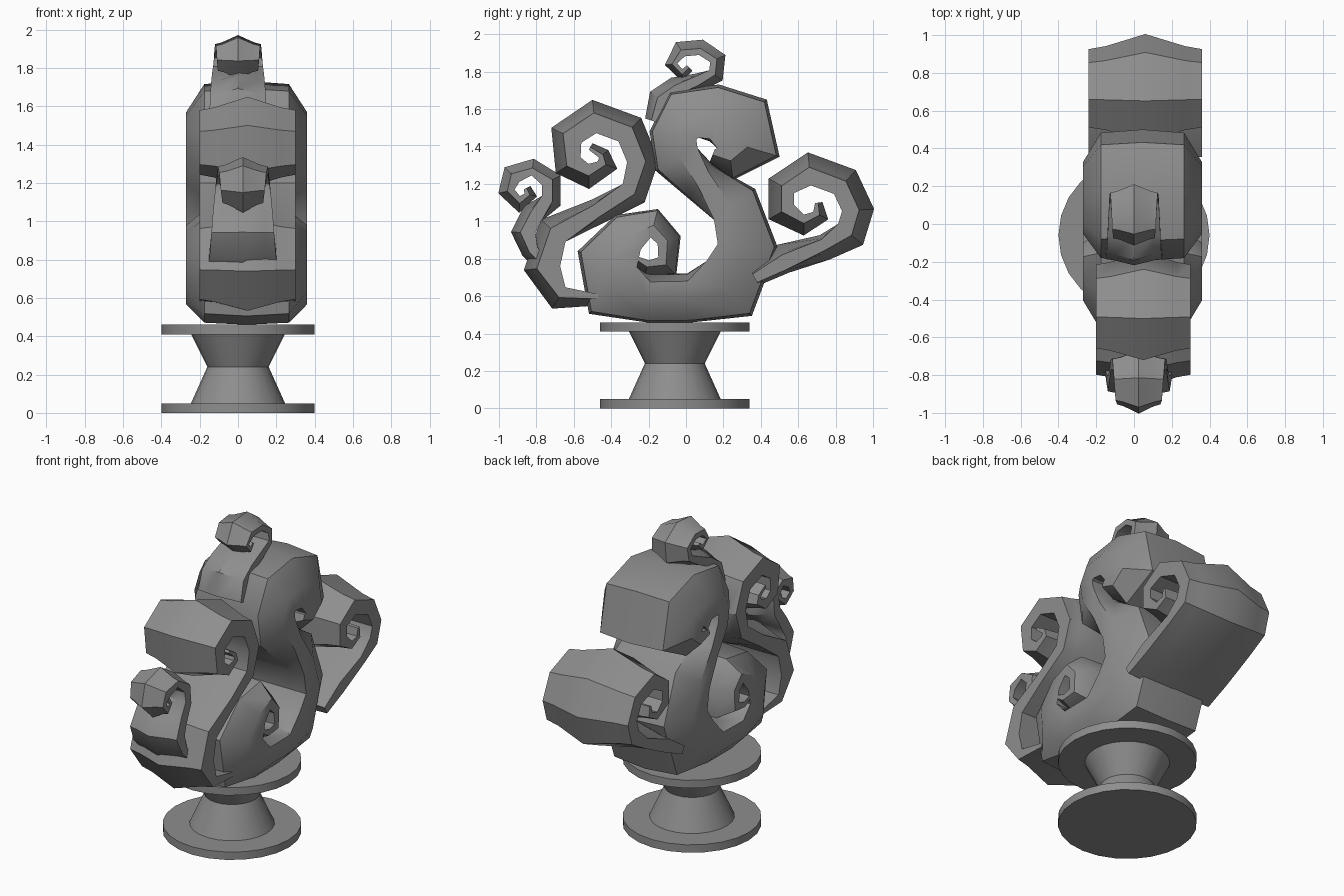
import bpy, bmesh, math
from mathutils import Vector

cube = bpy.data.objects.get("Cube")
if cube:
    bpy.data.objects.remove(cube, do_unlink=True)

stone = bpy.data.materials.new("grey_stone")
stone.use_nodes = True
tint = (0.27, 0.27, 0.27, 1)
stone.diffuse_color = tint
stone.node_tree.nodes["Principled BSDF"].inputs["Base Color"].default_value = tint


def finish(name, bm, angle):
    """Turn a bmesh into a shaded, coloured object."""
    bmesh.ops.recalc_face_normals(bm, faces=bm.faces)
    mesh = bpy.data.meshes.new(name)
    bm.to_mesh(mesh)
    bm.free()
    mesh.materials.append(stone)
    obj = bpy.data.objects.new(name, mesh)
    bpy.context.collection.objects.link(obj)
    bpy.ops.object.select_all(action='DESELECT')
    bpy.context.view_layer.objects.active = obj
    obj.select_set(True)
    bpy.ops.object.shade_smooth_by_angle(angle=math.radians(angle))


def lathe(name, profile, centre_y, sides):
    """Revolve (radius, height) points about a vertical axis."""
    bm = bmesh.new()
    rings = []
    for radius, height in profile:
        ring = []
        for i in range(sides):
            a = math.tau * i / sides
            ring.append(bm.verts.new((radius * math.cos(a), centre_y + radius * math.sin(a), height)))
        rings.append(ring)
    for low, high in zip(rings, rings[1:]):
        for i in range(sides):
            j = (i + 1) % sides
            bm.faces.new((low[i], low[j], high[j], high[i]))
    bm.faces.new(rings[0])
    bm.faces.new(rings[-1])
    finish(name, bm, 50)


def scroll(name, path, centre_x, start_width, end_width, bulge, shoulder):
    """Sweep a wide ribbon along (y, z, half thickness) points in hundredths.
    The outside of every bend swells; shoulder sets how early it falls away."""
    pts = [Vector((y, z)) / 100 for y, z, h in path]
    last = len(pts) - 1
    dirs = [(b - a).normalized() for a, b in zip(pts, pts[1:])]
    turns = [0] + [a.x * b.y - a.y * b.x for a, b in zip(dirs, dirs[1:])] + [0]
    turns[0], turns[last] = turns[1], turns[last - 1]
    columns = ((-1, 1), (-0.7, shoulder), (0, 0), (0.7, shoulder), (1, 1))
    bm = bmesh.new()
    loops = []
    for i, p in enumerate(pts):
        before, after = dirs[max(i - 1, 0)], dirs[min(i, last - 1)]
        tangent = (before + after).normalized()
        side = Vector((-tangent.y, tangent.x))
        # Keep the ribbon full at its corners
        h = path[i][2] / 100 * min(1 / tangent.dot(before), 1.12)
        half = start_width + (end_width - start_width) * i / last
        weight = min(max(0.5 - turns[i], 0), 1)
        depth = min(bulge, 1.15 * h)
        left, right = [], []
        for f, fall in columns:
            a = p + side * (h - depth * fall * weight)
            b = p - side * (h - depth * fall * (1 - weight))
            left.append(bm.verts.new((centre_x + f * half, a.x, a.y)))
            right.append(bm.verts.new((centre_x + f * half, b.x, b.y)))
        loops.append(left + right[::-1])
    n = len(loops[0])
    for a, b in zip(loops, loops[1:]):
        for k in range(n):
            m = (k + 1) % n
            bm.faces.new((a[k], a[m], b[m], b[k]))
    bm.faces.new(loops[0])
    bm.faces.new(loops[-1])
    finish(name, bm, 40)


# Pedestal: two discs joined by a waisted stem
for disc, z in (("pedestal_foot", 0), ("pedestal_top", 0.41)):
    lathe(disc, [(0.4, z), (0.4, z + 0.05)], -0.06, 24)
lathe("pedestal_stem", [(0.25, 0.04), (0.16, 0.24), (0.25, 0.42)], -0.06, 24)

# Large S-shaped body with a scroll at each end
scroll("body_scroll", [
    (-28, 80, 2), (-21, 75, 4), (-10, 76, 6), (-9, 90, 6), (-17, 99, 7),
    (-31, 94, 11), (-42, 80, 15), (-39, 63, 16), (-20, 59, 13), (2, 59, 13),
    (23, 64, 17), (33, 87, 15), (26, 109, 13), (8, 121, 11), (-5, 133, 12),
    (-7, 146, 12), (-1, 157, 13), (15, 158, 15), (30, 152, 17), (35, 139, 14),
    (24, 131, 8), (14, 135, 4)], 0.045, 0.315, 0.315, 0.18, 0.1)

# Tall front scroll rising from the foot of the body
scroll("front_scroll", [
    (-47, 58, 3), (-68, 59, 6), (-77, 75, 9), (-71, 95, 8), (-48, 105, 7),
    (-28, 115, 7), (-23, 132, 8), (-30, 149, 8), (-49, 156, 8), (-64, 146, 8),
    (-63, 130, 7), (-52, 124, 6), (-42, 130, 5), (-44, 136, 3), (-51, 140, 2)],
    0.05, 0.25, 0.25, 0.07, 0.8)

# Small scroll ahead of it
scroll("small_front_scroll", [
    (-76, 76, 4), (-83, 84, 5), (-87, 94, 6), (-82, 104, 6), (-72, 111, 5),
    (-72, 122, 5), (-82, 129, 4), (-93, 125, 5), (-96, 116, 4), (-89, 109, 4),
    (-83, 114, 3), (-85, 118, 2)], 0.025, 0.18, 0.09, 0.05, 0.8)

# Rear scroll
scroll("rear_scroll", [
    (36, 71, 6), (52, 80, 8), (74, 86, 7), (88, 93, 8), (92, 106, 8),
    (85, 121, 8), (66, 128, 8), (51, 119, 7), (51, 105, 7), (63, 98, 5),
    (72, 103, 4), (71, 110, 2)], 0.06, 0.3, 0.3, 0.08, 0.8)

# Crest scroll on top
scroll("crest_scroll", [
    (-19, 154, 3), (-15, 166, 5), (-6, 172, 5), (6, 174, 5), (16, 178, 4),
    (17, 187, 4), (8, 193, 4), (-3, 192, 4), (-8, 184, 3), (-2, 178, 3),
    (2, 182, 2)], 0, 0.15, 0.1, 0.05, 0.8)
